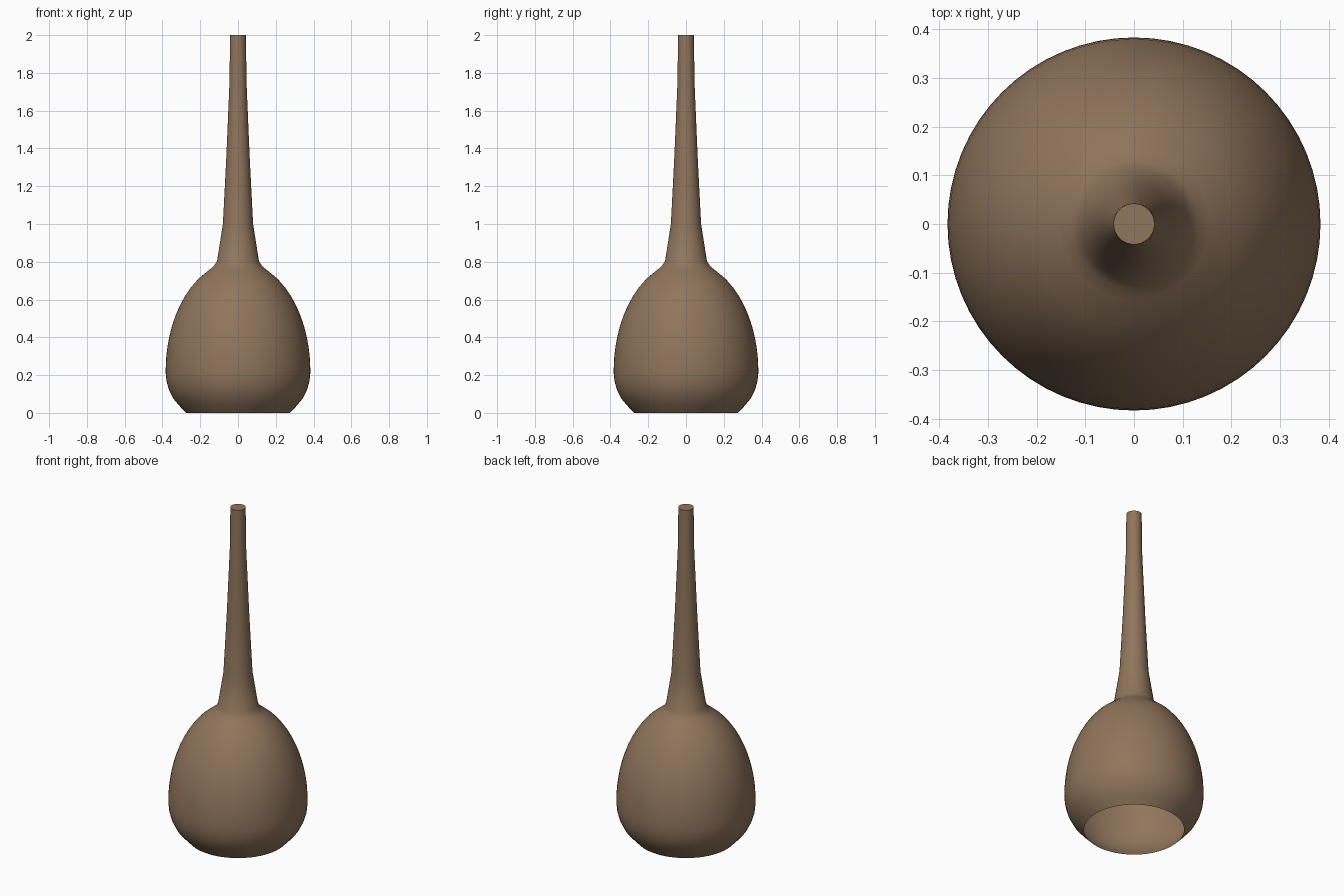
import bpy, bmesh, math

if "Cube" in bpy.data.objects:
    bpy.data.objects.remove(bpy.data.objects["Cube"])

mat = bpy.data.materials.new("warm brown")
mat.diffuse_color = (0.28, 0.18, 0.108, 1)
mat.use_nodes = True
mat.node_tree.nodes["Principled BSDF"].inputs["Base Color"].default_value = mat.diffuse_color

# half profile (radius, height): open base, egg-shaped bulb, flared neck
profile = [(0.275, 0), (0.31, 0.037), (0.342, 0.075), (0.365, 0.12), (0.378, 0.165)]
for i in range(13):
    z = 0.21 + i * 0.545 / 12
    profile.append((0.383 * math.sqrt(1 - ((z - 0.22) / 0.585) ** 2), z))
profile += [(0.13, 0.775), (0.111, 0.803), (0.08, 1.0), (0.062, 1.35), (0.045, 1.75), (0.042, 2.0)]

# lathe the profile around z
N = 64
bm = bmesh.new()
rings = [[bm.verts.new((r * math.cos(2 * math.pi * k / N), r * math.sin(2 * math.pi * k / N), z))
          for k in range(N)] for r, z in profile]
for a, b in zip(rings, rings[1:]):
    for k in range(N):
        j = (k + 1) % N
        bm.faces.new((a[k], a[j], b[j], b[k]))

# flat tip on the neck
bm.faces.new(rings[-1])

mesh = bpy.data.meshes.new("bottle_body")
bm.to_mesh(mesh)
bm.free()
mesh.materials.append(mat)
body = bpy.data.objects.new("bottle_body", mesh)
bpy.context.collection.objects.link(body)

# smooth sides, crisp tip edge
bpy.context.view_layer.objects.active = body
body.select_set(True)
bpy.ops.object.shade_smooth_by_angle(angle=math.radians(40))
